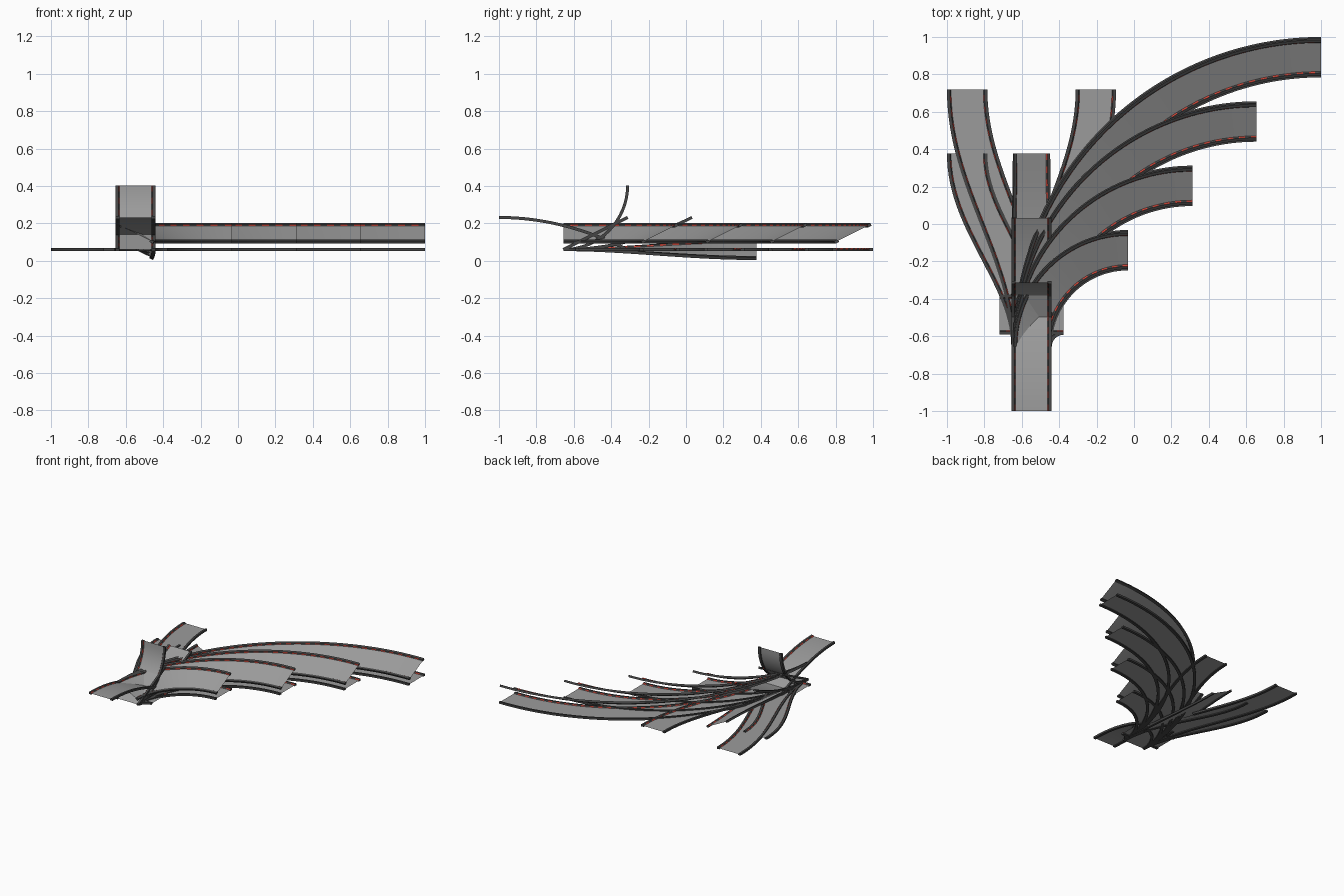
import bpy, math
from mathutils import Vector

if "Cube" in bpy.data.objects:
    bpy.data.objects.remove(bpy.data.objects["Cube"])

U, HW = 0.344, 0.108            # grid cell and half road width
CX, Y0, Z0 = -0.548, -0.656, 0.06  # shared start point of the track pieces
BANK = math.atan(0.5)


def material(name, c):
    m = bpy.data.materials.new(name)
    m.diffuse_color = (*c, 1)
    m.use_nodes = True
    m.node_tree.nodes["Principled BSDF"].inputs["Base Color"].default_value = m.diffuse_color
    return m


MATS = [material("asphalt", (0.33, 0.33, 0.33)),
        material("dark_kerb", (0.06, 0.06, 0.06)),
        material("red_dash", (0.6, 0.06, 0.04))]

# Kerb section: outer bottom, outer top, inner top, road edge, inner bottom
KERB = [(HW, -.008), (HW, .008), (.092, .008), (.086, 0), (.086, -.008)]


def track(name, path, length, bank=lambda t: 0.0, kerbs=((-1, 0, 1), (1, 0, 1)), road=True):
    """Sweep road and kerbs along path(t); kerbs are (side, start, end)."""
    n = max(2, round(length / 0.034))
    verts, faces, mats = [], [], []
    frames = []
    for i in range(n + 1):
        t = i / n
        a, b = path(max(0, t - .002)), path(min(1, t + .002))
        tan = (Vector(b) - Vector(a)).normalized()
        right = tan.cross(Vector((0, 0, 1))).normalized()
        up = right.cross(tan)
        k = bank(t)
        right, up = right * math.cos(k) - up * math.sin(k), up * math.cos(k) + right * math.sin(k)
        frames.append((Vector(path(t)), right, up))

    def rows(points):
        base = len(verts)
        for p, r, u in frames:
            verts.extend(p + r * x + u * z for x, z in points)
        return base

    def add(face, m):
        faces.append(face)
        mats.append(m)

    if road:
        b = rows([(-KERB[3][0], 0), (KERB[3][0], 0)])
        for i in range(n):
            q = b + 2 * i
            add((q, q + 1, q + 3, q + 2), 0)
    for side, t0, t1 in kerbs:
        b = rows([(side * x, z) for x, z in KERB])
        i0, i1 = round(t0 * n), round(t1 * n)
        for i in range(i0, i1):
            for j in range(5):
                p, q = b + 5 * i, b + 5 * (i + 1)
                f = (p + j, q + j, q + (j + 1) % 5, p + (j + 1) % 5)
                add(f if side < 0 else f[::-1], 2 if j == 2 and i % 2 else 1)
        for i in (i0, i1):
            f = tuple(b + 5 * i + j for j in range(5))
            add(f if (i == i0) == (side > 0) else f[::-1], 1)
    me = bpy.data.meshes.new(name)
    me.from_pydata(verts, [], faces)
    for m in MATS:
        me.materials.append(m)
    me.polygons.foreach_set("material_index", mats)
    me.update()
    ob = bpy.data.objects.new(name, me)
    bpy.context.collection.objects.link(ob)
    bpy.ops.object.select_all(action='DESELECT')
    bpy.context.view_layer.objects.active = ob
    ob.select_set(True)
    bpy.ops.object.shade_smooth_by_angle(angle=math.radians(30))
    return ob


def line(a, b):
    return lambda t: Vector(a).lerp(Vector(b), t)


def turn(r, z):
    def f(t):
        a = t * math.pi / 2
        return (CX + r * (1 - math.cos(a)), Y0 + r * math.sin(a), z)
    return f


def sway(side, length):
    return lambda t: (CX + side * U * (1 - math.cos(math.pi * t)) / 2, Y0 + length * t, Z0)


# Flat and banked quarter turns
for k in range(5):
    r = (k + .5) * U
    track(f"flat_turn_{k + 1}", turn(r, Z0), r * 1.57)
    if k:
        track(f"banked_turn_{k + 1}", turn(r, 0.147), r * 1.57, lambda t: BANK)

# Lane shift and fork
track("lane_shift", sway(-1, 3 * U), 3.1 * U)
track("fork_left", sway(-1, 4 * U), 4.1 * U, kerbs=((-1, 0, 1), (1, .45, 1)))
track("fork_right", sway(1, 4 * U), 4.1 * U, kerbs=((1, 0, 1), (-1, .45, 1)))

# Straight that twists from flat to banked
ease = lambda t: t * t * (3 - 2 * t)
track("bank_transition", line((CX, Y0, Z0), (CX, Y0 + 3 * U, Z0)), 3 * U, lambda t: BANK * ease(t))

# Ramps: curved entry, straight slope, curved crest, vertical quarter pipe
track("ramp_entry", lambda t: (CX, Y0 + 2 * U * t, Z0 + U / 2 * t * t), 2 * U)
track("ramp_slope", line((CX, Y0, Z0), (CX, Y0 + U, Z0 + U / 2)), 1.1 * U)
track("ramp_crest", lambda t: (CX, Y0 + U - 2 * U * t, Z0 + U / 2 * (1 - (1 - t) ** 2)), 2 * U)
track("quarter_pipe", lambda t: (CX, Y0 + U * math.sin(t * math.pi / 2),
                                 Z0 + U * (1 - math.cos(t * math.pi / 2))), 1.57 * U)

# Flat crossing: two roads with kerbs only on the arms
h, yc = U / 2, Y0 + U / 2
gap = (h - HW) / U
arms = [(s, a, b) for s in (-1, 1) for a, b in ((0, gap), (1 - gap, 1))]
track("crossing_lengthwise", line((CX, Y0, Z0), (CX, Y0 + U, Z0)), U, kerbs=arms)
track("crossing_sideways", line((CX - h, yc, Z0), (CX + h, yc, Z0)), U, kerbs=arms)
